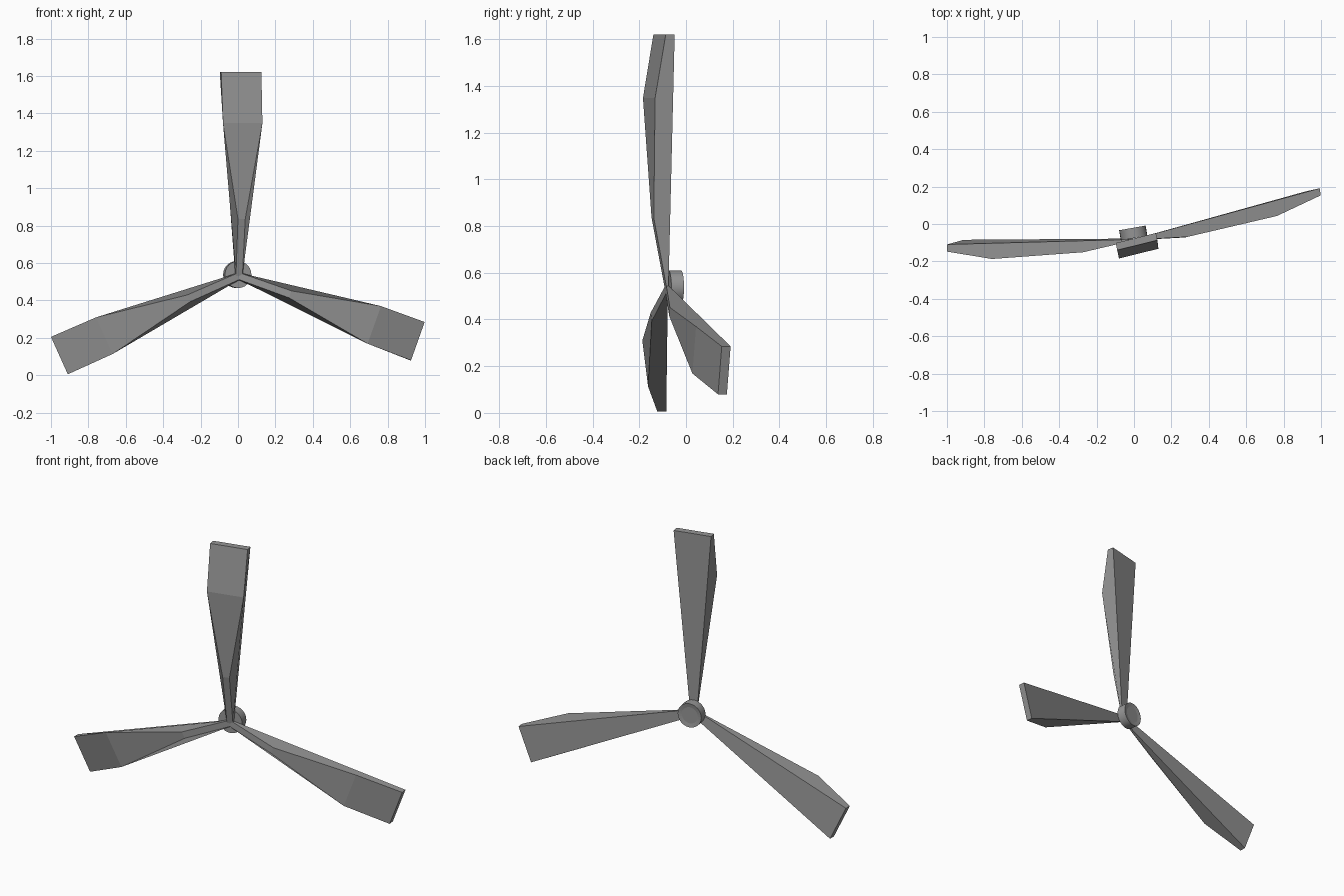
import bpy, bmesh, math
from mathutils import Vector, Matrix

cube = bpy.data.objects.get("Cube")
if cube:
    bpy.data.objects.remove(cube)

grey = bpy.data.materials.new("mid_grey")
grey.use_nodes = True
shade = (0.3, 0.3, 0.3, 1)
grey.diffuse_color = shade
grey.node_tree.nodes["Principled BSDF"].inputs["Base Color"].default_value = shade


def make_object(name, bm):
    bmesh.ops.recalc_face_normals(bm, faces=bm.faces)
    mesh = bpy.data.meshes.new(name)
    bm.to_mesh(mesh)
    bm.free()
    mesh.materials.append(grey)
    obj = bpy.data.objects.new(name, mesh)
    bpy.context.collection.objects.link(obj)
    return obj


# Side profile of a blade: (fraction of span, half chord, depth in front of the back)
back_root, back_tip = (0, 0.09, 0), (1, 0.5, 0)
PROFILE = [back_root, back_tip, (1, 0.5, 0.038), (0.75, 0.49, 0.082),
           (0.28, 0.09, 0.064), (0, 0.08, 0.006)]


def make_blade(name, span, chord, lean):
    """Bridge the two edge profiles of a tapered blade."""
    root = Vector((0.005, -0.08, 0.53))
    span, chord, front = Vector(span), Vector(chord), Vector((lean, -1, 0))
    bm = bmesh.new()
    edges = []
    for side in (-1, 1):
        edges.append([bm.verts.new(root + span * t + chord * side * half + front * depth)
                      for t, half, depth in PROFILE])
    for loop in edges:
        bm.faces.new(loop)
    a, b = edges
    for i in range(len(a)):
        j = (i + 1) % len(a)
        bm.faces.new((a[i], a[j], b[j], b[i]))
    return make_object(name, bm)


make_blade("upper_blade", (0.005, 0.005, 1.09), (0.215, 0.053, 0), 0.2)
make_blade("right_blade", (-0.96, -0.017, -0.425), (0.09, 0.025, -0.2), 0)
make_blade("left_blade", (0.952, 0.263, -0.348), (0.073, 0.016, 0.205), 0.12)

# Hub: short drum behind the blades with a shallow inset cap on its back
bm = bmesh.new()
bmesh.ops.create_cone(bm, cap_ends=True, segments=24, radius1=0.072, radius2=0.072, depth=0.055)
cap = max(bm.faces, key=lambda f: f.calc_center_median().z)
bmesh.ops.inset_region(bm, faces=[cap], thickness=0.023)
bmesh.ops.translate(bm, verts=cap.verts, vec=(0, 0, -0.004))
turn = Matrix.Rotation(math.radians(10), 4, "Z") @ Matrix.Rotation(math.radians(-90), 4, "X")
bm.transform(Matrix.Translation((-0.004, -0.048, 0.538)) @ turn)
hub = make_object("hub", bm)
for p in hub.data.polygons:
    p.use_smooth = len(p.vertices) == 4 and abs(p.normal.y) < 0.5
